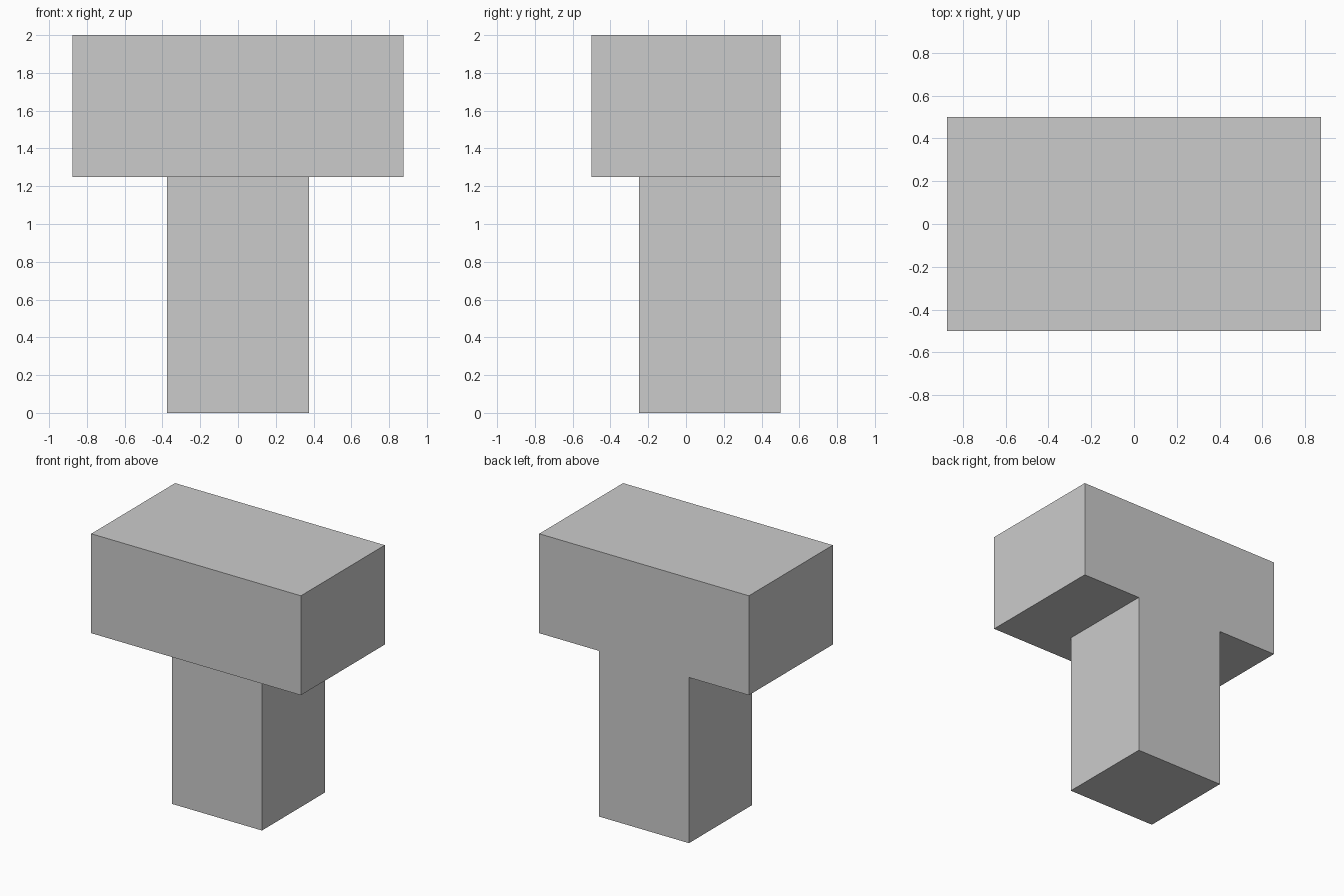
import bpy, bmesh, math

if "Cube" in bpy.data.objects:
    bpy.data.objects.remove(bpy.data.objects["Cube"])

HEAD_X, STEM_X = 0.875, 0.375   # half widths
JOIN_Z, TOP_Z = 1.25, 2.0
BACK_Y, STEM_Y, HEAD_Y = 0.5, -0.25, -0.5

bm = bmesh.new()


def extrude_to(faces, y):
    """Extrude faces along y and return the new cap faces."""
    geom = bmesh.ops.extrude_face_region(bm, geom=faces)["geom"]
    for v in (g for g in geom if isinstance(g, bmesh.types.BMVert)):
        v.co.y = y
    return [g for g in geom if isinstance(g, bmesh.types.BMFace)]


# T-shaped back profile: head and stem share the joint edge
outline = [(-STEM_X, 0), (STEM_X, 0), (STEM_X, JOIN_Z), (-STEM_X, JOIN_Z),
           (-HEAD_X, JOIN_Z), (HEAD_X, JOIN_Z), (HEAD_X, TOP_Z), (-HEAD_X, TOP_Z)]
v = [bm.verts.new((x, BACK_Y, z)) for x, z in outline]
stem = bm.faces.new([v[i] for i in (0, 1, 2, 3)])
head = bm.faces.new([v[i] for i in (4, 3, 2, 5, 6, 7)])

# Stem depth, then the head's front overhang
caps = extrude_to([stem, head], STEM_Y)
head_cap = max(caps, key=lambda f: f.calc_center_median().z)
extrude_to([head_cap], HEAD_Y)

# Merge coplanar faces
bmesh.ops.recalc_face_normals(bm, faces=bm.faces)
bmesh.ops.dissolve_limit(bm, angle_limit=math.radians(1),
                         verts=bm.verts, edges=bm.edges)
bmesh.ops.recalc_face_normals(bm, faces=bm.faces)

mesh = bpy.data.meshes.new("t_block")
bm.to_mesh(mesh)
bm.free()
bpy.context.collection.objects.link(bpy.data.objects.new("t_block", mesh))
